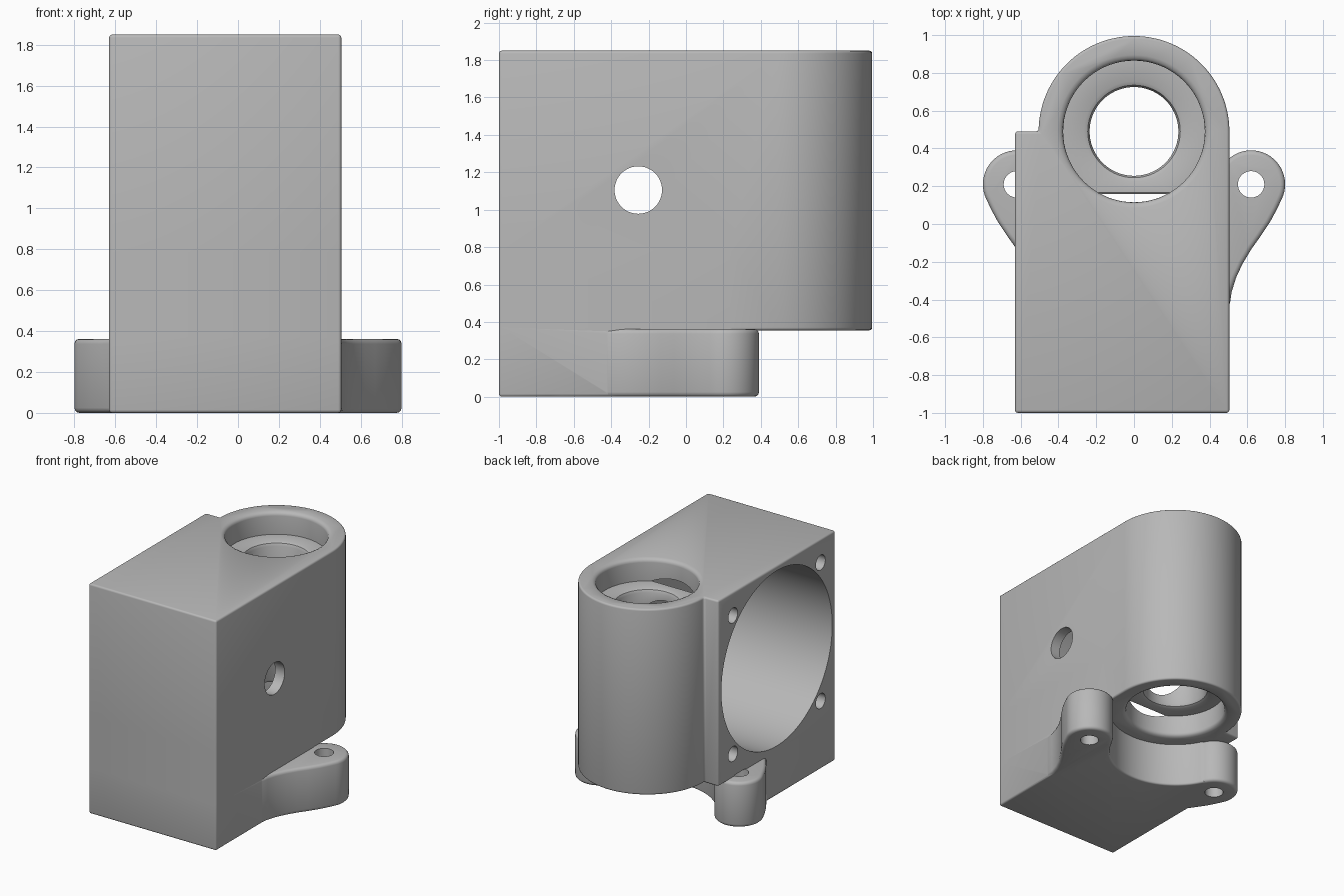
import bpy, bmesh
from math import sin, cos, radians, pi

if "Cube" in bpy.data.objects:
    bpy.data.objects.remove(bpy.data.objects["Cube"])

grey = bpy.data.materials.new("machined grey")
grey.use_nodes = True
colour = (0.48, 0.48, 0.48, 1)
grey.diffuse_color = colour
grey.node_tree.nodes["Principled BSDF"].inputs["Base Color"].default_value = colour

RIGHT, LEFT, FRONT = 0.505, -0.63, -1.0
TOP, UNDERCUT = 1.85, 0.355
BORE_Y = 0.49
MOTOR_Y, MOTOR_Z = -0.255, 1.105
EAR_X, EAR_Y, EAR_R = 0.62, 0.21, 0.18


def arc(cx, cy, r, a0, a1, n):
    angles = [radians(a0 + (a1 - a0) * i / n) for i in range(n + 1)]
    return [(cx + r * cos(a), cy + r * sin(a)) for a in angles]


def finish(name, bm):
    bmesh.ops.recalc_face_normals(bm, faces=bm.faces)
    mesh = bpy.data.meshes.new(name)
    bm.to_mesh(mesh)
    bm.free()
    mesh.materials.append(grey)
    ob = bpy.data.objects.new(name, mesh)
    bpy.context.collection.objects.link(ob)
    return ob


def apply(ob, mod):
    bpy.context.view_layer.objects.active = ob
    bpy.ops.object.modifier_apply(modifier=mod.name)


def prism(name, outline, z0, z1, bevel=0):
    bm = bmesh.new()
    face = bm.faces.new([bm.verts.new((x, y, z0)) for x, y in outline])
    new = bmesh.ops.extrude_face_region(bm, geom=[face])["geom"]
    moved = [v for v in new if isinstance(v, bmesh.types.BMVert)]
    bmesh.ops.translate(bm, verts=moved, vec=(0, 0, z1 - z0))
    ob = finish(name, bm)
    if bevel:
        mod = ob.modifiers.new("bevel", "BEVEL")
        mod.width, mod.segments = bevel, 3
        mod.limit_method, mod.angle_limit = "ANGLE", radians(40)
        apply(ob, mod)
    return ob


def x_cylinder(name, y, z, r, x0, x1, n=48):
    # cylinder lying along x
    ob = prism(name, arc(0, 0, r, 0, 360 - 360 / n, n - 1), x0, x1)
    for v in ob.data.vertices:
        a, b, c = v.co
        v.co = (c, y + a, z + b)
    ob.data.flip_normals() if ob.data.polygons[0].normal.x > 0 else None
    return ob


def lathe(name, profile, y, n=72):
    bm = bmesh.new()
    rings = [[bm.verts.new((px, y + py, z)) for px, py in
              arc(0, 0, r, 0, 360 - 360 / n, n - 1)] for r, z in profile]
    for low, high in zip(rings, rings[1:]):
        for i in range(n):
            j = (i + 1) % n
            bm.faces.new((low[i], low[j], high[j], high[i]))
    bm.faces.new(rings[0])
    bm.faces.new(rings[-1])
    return finish(name, bm)


def boolean(ob, other, operation):
    mod = ob.modifiers.new("cut", "BOOLEAN")
    mod.operation, mod.solver, mod.object = operation, "EXACT", other
    apply(ob, mod)
    bpy.data.objects.remove(other)


# Upper housing with rounded back
upper = [(LEFT, FRONT), (RIGHT, FRONT)] + arc(0, BORE_Y, RIGHT, 0, 180, 56) + [(LEFT, BORE_Y)]
housing = prism("housing", upper, UNDERCUT, TOP, 0.015)

# Lower block, hollowed in an arc behind
lower = [(LEFT, FRONT), (RIGHT, FRONT), (RIGHT, 0.25)]
lower += arc(0, BORE_Y, 0.5, -24.3, -155.7, 40) + [(LEFT, 0.25)]
boolean(housing, prism("lower_block", lower, 0, 0.8, 0.015), "UNION")

# Mounting ears blending into the sides
ear = arc(EAR_X, EAR_Y, EAR_R, 180, -27, 30)
ear += [(0.755, 0.075), (0.72, 0.01), (0.67, -0.065), (0.62, -0.135), (0.575, -0.21),
        (0.54, -0.285), (0.517, -0.36), (0.505, -0.44), (0.44, -0.44)]
for side in (1, -1):
    outline = [(side * x, y) for x, y in ear]
    boolean(housing, prism("ear", outline, 0, 0.362, 0.025), "UNION")
for side in (1, -1):
    hole = arc(side * EAR_X, EAR_Y, 0.07, 0, 350, 35)
    boolean(housing, prism("ear_hole", hole, -0.1, 0.37), "DIFFERENCE")

# Vertical bore with a rounded counterbore at each end
half = [(0.405, 0), (0.388, 0.008), (0.378, 0.018), (0.375, 0.032), (0.375, 0.18),
        (0.265, 0.18), (0.245, 0.19), (0.235, 0.21)]
profile = [(0.405, UNDERCUT - 0.2)] + [(r, UNDERCUT + d) for r, d in half]
profile += [(r, TOP - d) for r, d in reversed(half)] + [(0.405, TOP + 0.1)]
boolean(housing, lathe("vertical_bore", profile, BORE_Y), "DIFFERENCE")

# Large side bore, shaft hole and screw holes
boolean(housing, x_cylinder("side_bore", MOTOR_Y, MOTOR_Z, 0.705, -0.8, 0.42, 112), "DIFFERENCE")
boolean(housing, x_cylinder("shaft_hole", MOTOR_Y, MOTOR_Z, 0.127, 0.3, 0.7), "DIFFERENCE")
for dy in (-0.557, 0.557):
    for dz in (-0.557, 0.557):
        screw = x_cylinder("screw_hole", MOTOR_Y + dy, MOTOR_Z + dz, 0.06, -0.8, -0.4, 32)
        boolean(housing, screw, "DIFFERENCE")

for ob in bpy.context.selected_objects:
    ob.select_set(False)
housing.select_set(True)
bpy.context.view_layer.objects.active = housing
bpy.ops.object.shade_smooth_by_angle(angle=radians(35))
